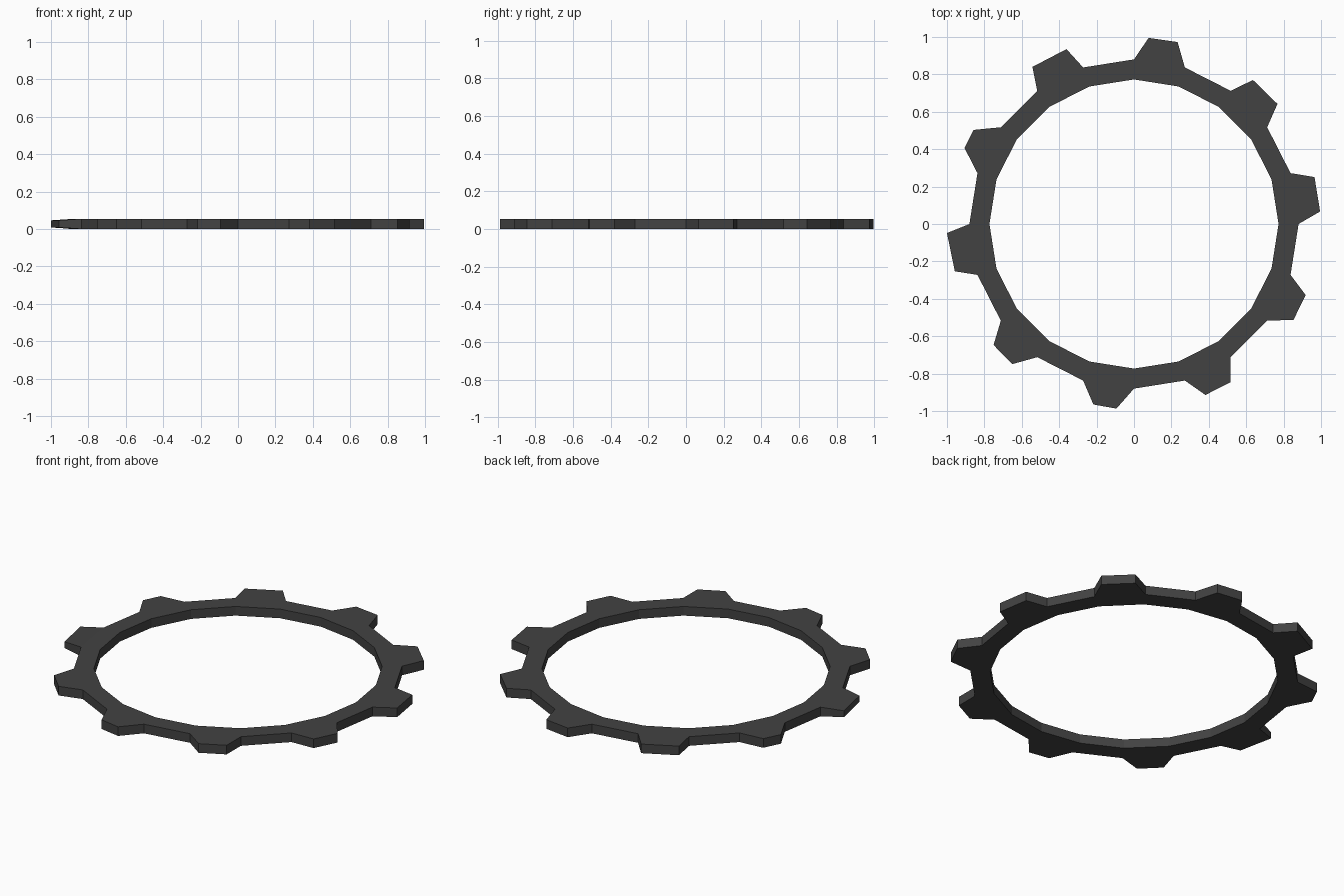
import bpy, bmesh
from math import sin, cos, tau

if "Cube" in bpy.data.objects:
    bpy.data.objects.remove(bpy.data.objects["Cube"])

N, R_IN, R_ROOT, H = 20, 0.773, 0.88, 0.054

# Two tip corners per tooth, counter-clockwise (the teeth are slightly irregular)
TIPS = [((.995, .067), (.965, .251)), ((.767, .642), (.636, .770)),
        ((.233, .973), (.078, .995)), ((-.361, .935), (-.543, .840)),
        ((-.858, .503), (-.906, .406)), ((-1.0, -.048), (-.958, -.253)),
        ((-.751, -.647), (-.650, -.749)), ((-.217, -.965), (-.094, -.987)),
        ((.382, -.914), (.517, -.845)), ((.853, -.512), (.918, -.380))]
THIN_TOOTH = 5   # this tip is pinched a little in height

bm = bmesh.new()


def pair(x, y, inset=0.0):
    """Bottom and top vertex at one plan position."""
    return bm.verts.new((x, y, inset)), bm.verts.new((x, y, H - inset))


def circle(r):
    return [pair(r * cos(tau * i / N), r * sin(tau * i / N)) for i in range(N)]


def wall(a, b):
    bm.faces.new((a[0], b[0], b[1], a[1]))


def caps(loop):
    bm.faces.new([p[1] for p in loop])
    bm.faces.new([p[0] for p in reversed(loop)])


# Ring body, with a tooth on every second segment
inner, root = circle(R_IN), circle(R_ROOT)
for i in range(N):
    j = (i + 1) % N
    wall(inner[j], inner[i])
    caps([inner[i], root[i], root[j], inner[j]])
    if i % 2:
        wall(root[i], root[j])
    else:
        k = i // 2
        inset = 0.008 if k == THIN_TOOTH else 0.0
        a, b = (pair(x, y, inset) for x, y in TIPS[k])
        caps([root[i], a, b, root[j]])
        wall(root[i], a)
        wall(a, b)
        wall(b, root[j])

bmesh.ops.recalc_face_normals(bm, faces=bm.faces)
mesh = bpy.data.meshes.new("toothed_ring")
bm.to_mesh(mesh)
bm.free()
ring = bpy.data.objects.new("toothed_ring", mesh)
bpy.context.collection.objects.link(ring)

# Dark grey finish
mat = bpy.data.materials.new("dark_grey")
mat.diffuse_color = (0.055, 0.055, 0.055, 1)
mat.use_nodes = True
mat.node_tree.nodes["Principled BSDF"].inputs["Base Color"].default_value = mat.diffuse_color
mesh.materials.append(mat)
